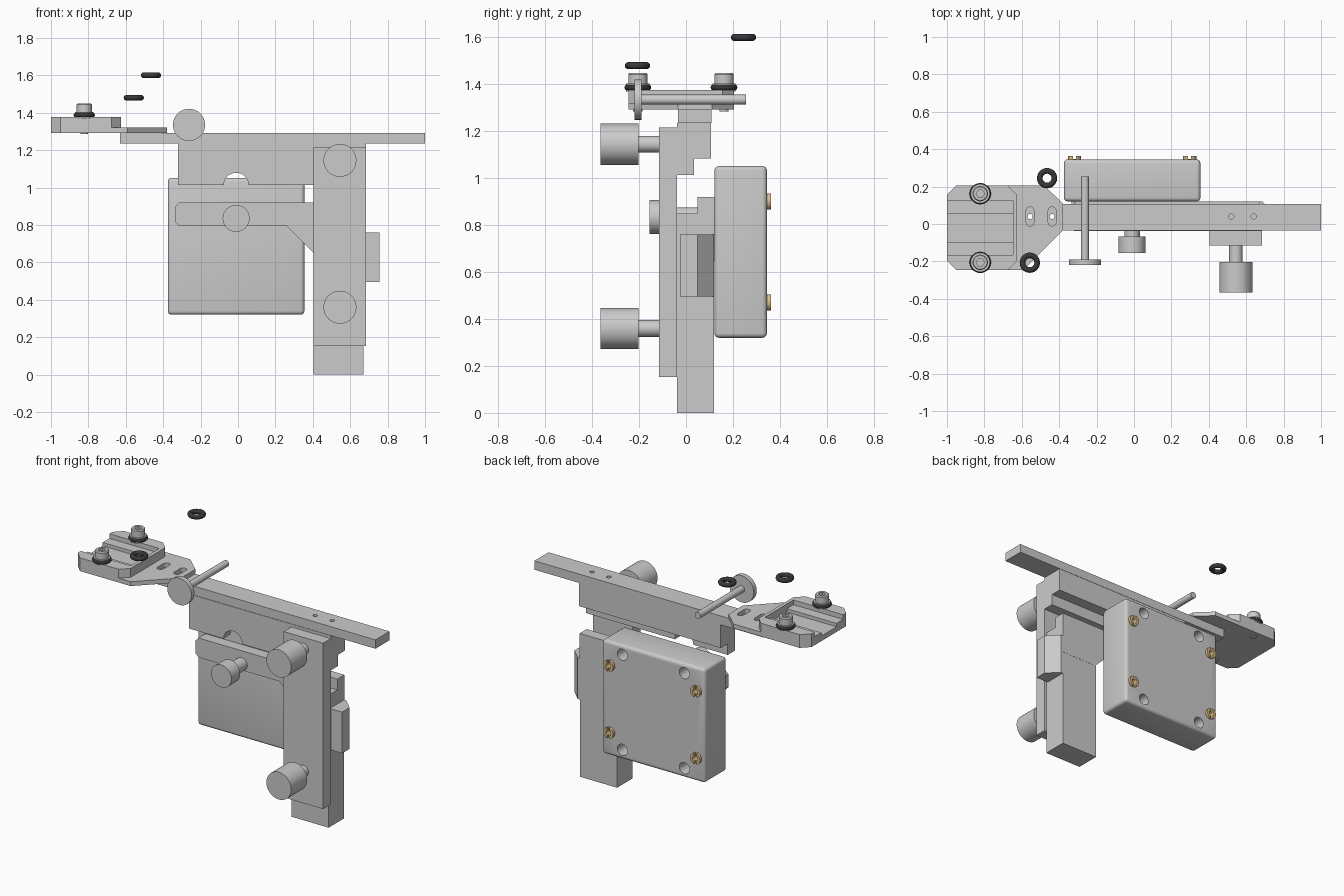
import bpy, bmesh, math

if "Cube" in bpy.data.objects:
    bpy.data.objects.remove(bpy.data.objects["Cube"])

PUT = {'x': lambda u, v, w: (w, u, v),
       'y': lambda u, v, w: (u, w, v),
       'z': lambda u, v, w: (u, v, w)}


def finish(name, bm, mat=None, bevel=0):
    bmesh.ops.recalc_face_normals(bm, faces=bm.faces)
    me = bpy.data.meshes.new(name)
    bm.to_mesh(me)
    bm.free()
    ob = bpy.data.objects.new(name, me)
    bpy.context.collection.objects.link(ob)
    if mat:
        me.materials.append(mat)
    if bevel:
        m = ob.modifiers.new("bevel", 'BEVEL')
        m.width, m.segments = bevel, 4
    return ob


def prism(name, axis, pts, a, b, mat=None, bevel=0):
    bm = bmesh.new()
    lo = bm.faces.new([bm.verts.new(PUT[axis](u, v, a)) for u, v in pts])
    top = bmesh.ops.extrude_face_region(bm, geom=[lo])
    for v in top['geom']:
        if isinstance(v, bmesh.types.BMVert):
            v.co['xyz'.index(axis)] = b
    return finish(name, bm, mat, bevel)


def box(name, x0, x1, y0, y1, z0, z1, **kw):
    return prism(name, 'z', [(x0, y0), (x1, y0), (x1, y1), (x0, y1)], z0, z1, **kw)


def circle(u, v, r, n=40):
    return [(u + r * math.cos(2 * math.pi * i / n), v + r * math.sin(2 * math.pi * i / n))
            for i in range(n)]


def lathe(name, axis, c, profile, closed=False, mat=None, n=40):
    """Spin (radius, position) points round an axis through c."""
    bm = bmesh.new()
    rings = [[bm.verts.new(PUT[axis](u, v, w)) for u, v in circle(*c, r, n)] for r, w in profile]
    pairs = list(zip(rings, rings[1:])) + ([(rings[-1], rings[0])] if closed else [])
    for p, q in pairs:
        for i in range(n):
            bm.faces.new((p[i], p[i - 1], q[i - 1], q[i]))
    if not closed:
        bm.faces.new(rings[0])
        bm.faces.new(rings[-1])
    ob = finish(name, bm, mat)
    smooth(ob)
    return ob


def smooth(ob):
    bpy.ops.object.select_all(action='DESELECT')
    bpy.context.view_layer.objects.active = ob
    ob.select_set(True)
    bpy.ops.object.shade_smooth_by_angle(angle=math.radians(30))


def cut(ob, *cutters):
    bpy.context.view_layer.objects.active = ob
    for c in cutters:
        c.hide_render = True
        m = ob.modifiers.new("cut", 'BOOLEAN')
        m.operation, m.solver, m.object = 'DIFFERENCE', 'EXACT', c
        bpy.ops.object.modifier_apply(modifier=m.name)
        bpy.data.objects.remove(c)


def material(name, *rgb):
    m = bpy.data.materials.new(name)
    m.diffuse_color = (*rgb, 1)
    m.use_nodes = True
    m.node_tree.nodes["Principled BSDF"].inputs["Base Color"].default_value = m.diffuse_color
    return m


black = material("rubber_black", 0.04, 0.04, 0.045)
brass = material("brass", 0.72, 0.52, 0.26)

# Top bar with small through holes
bar = box("top_bar", -0.63, 1.0, -0.035, 0.108, 1.235, 1.292)
cut(bar, *[prism("cutter", 'z', circle(x, 0.04, 0.014, 20), 1.1, 1.4)
           for x in (-0.556, -0.438, 0.52, 0.64)])

# Stepped body under the bar, with a half-round notch
body = prism("bar_body", 'x', [(-0.038, 1.235), (0.106, 1.235), (0.106, 1.085),
                               (0.034, 1.085), (0.034, 1.013), (-0.038, 1.013)], -0.32, 0.685)
cut(body, prism("cutter", 'y', circle(-0.01, 1.013, 0.066), -0.2, 0.2))

# Clamp plate and post
box("clamp_plate", 0.405, 0.685, -0.115, -0.038, 0.153, 1.217)
box("post", 0.405, 0.67, -0.038, 0.12, 0, 0.85)
prism("side_block", 'z', [(0.66, -0.025), (0.757, -0.025), (0.757, 0.05),
                          (0.685, 0.12), (0.66, 0.12)], 0.495, 0.76)

# Gusseted arm carrying the box
prism("arm", 'y', [(-0.335, 0.815), (-0.315, 0.795), (0.26, 0.795), (0.41, 0.645), (0.67, 0.645),
                   (0.67, 0.92), (-0.315, 0.92), (-0.335, 0.9)], 0.05, 0.121)

# Housing box with screw pockets in the back
housing = box("housing", -0.375, 0.355, 0.121, 0.345, 0.32, 1.052, bevel=0.02)
bpy.context.view_layer.objects.active = housing
bpy.ops.object.modifier_apply(modifier="bevel")
for sx in (-1, 1):
    for sz in (-1, 1):
        cut(housing,
            prism("cutter", 'y', circle(-0.01 + sx * 0.22, 0.686 + sz * 0.305, 0.036), 0.25, 0.4),
            prism("cutter", 'y', circle(-0.01 + sx * 0.308, 0.686 + sz * 0.215, 0.026), 0.25, 0.4))
        # Slotted brass insert
        cx, cz = -0.01 + sx * 0.308, 0.686 + sz * 0.215
        ins = lathe("brass_insert", 'y', (cx, cz), [(0.035, 0.34), (0.035, 0.363), (0.018, 0.363),
                                                    (0.018, 0.26), (0.028, 0.26), (0.028, 0.34)],
                    closed=True, mat=brass)
        cut(ins, box("cutter", cx - 0.008, cx + 0.008, 0.347, 0.4, cz - 0.1, cz + 0.1))
smooth(housing)

# Knobs with stems
for z in (1.145, 0.36):
    lathe("clamp_knob", 'y', (0.545, z), [(0.088, -0.365), (0.088, -0.202), (0.036, -0.202),
                                          (0.036, -0.1)])
lathe("arm_knob", 'y', (-0.01, 0.835), [(0.072, -0.155), (0.072, -0.066), (0.041, -0.066),
                                        (0.041, 0.06)])
lathe("thumb_screw", 'y', (-0.262, 1.335), [(0.086, -0.22), (0.086, -0.19), (0.021, -0.19),
                                            (0.021, 0.255)])

# Head plate: thin flange with slots, thick channelled pad on top
flange = prism("flange", 'z', [(-1, -0.195), (-0.95, -0.245), (-0.59, -0.245), (-0.38, -0.035),
                               (-0.38, 0.11), (-0.48, 0.205), (-0.95, 0.205), (-1, 0.155)],
               1.292, 1.32)
for x in (-0.556, -0.438):
    slot = [(x + 0.021 * math.cos(a), 0.04 + (0.03 if i < 9 else -0.03) + 0.021 * math.sin(a))
            for i in range(18) for a in [math.pi * (i if i < 9 else i - 1) / 8]]
    cut(flange, prism("cutter", 'z', slot, 1.25, 1.4))
pad = prism("head_pad", 'z', [(-1, -0.195), (-0.95, -0.245), (-0.675, -0.245), (-0.625, -0.195),
                              (-0.625, 0.155), (-0.675, 0.205), (-0.95, 0.205), (-1, 0.155)],
            1.32, 1.377)
cut(pad, box("cutter", -1.1, -0.647, -0.165, 0.125, 1.347, 1.5),
    box("cutter", -1.1, -0.647, -0.098, 0.057, 1.325, 1.5))


def o_ring(name, x, y, z, R=0.039, r=0.015):
    lathe(name, 'z', (x, y), [(R + u, w) for u, w in circle(0, z, r, 14)], closed=True, mat=black)


# Socket screws with washers and rubber rings
for y in (0.162, -0.205):
    c = (-0.822, y)
    screw = lathe("socket_screw", 'z', c, [(0.02, 1.285), (0.02, 1.39), (0.041, 1.39),
                                           (0.041, 1.443), (0.036, 1.449)])
    cut(screw, prism("cutter", 'z', circle(*c, 0.022, 6), 1.42, 1.5))
    lathe("washer", 'z', c, [(0.05, 1.37), (0.05, 1.403)])
    o_ring("screw_ring", *c, 1.387, 0.044, 0.013)

# Loose rubber rings
o_ring("loose_ring_high", -0.465, 0.245, 1.6)
o_ring("loose_ring_low", -0.557, -0.207, 1.48)
